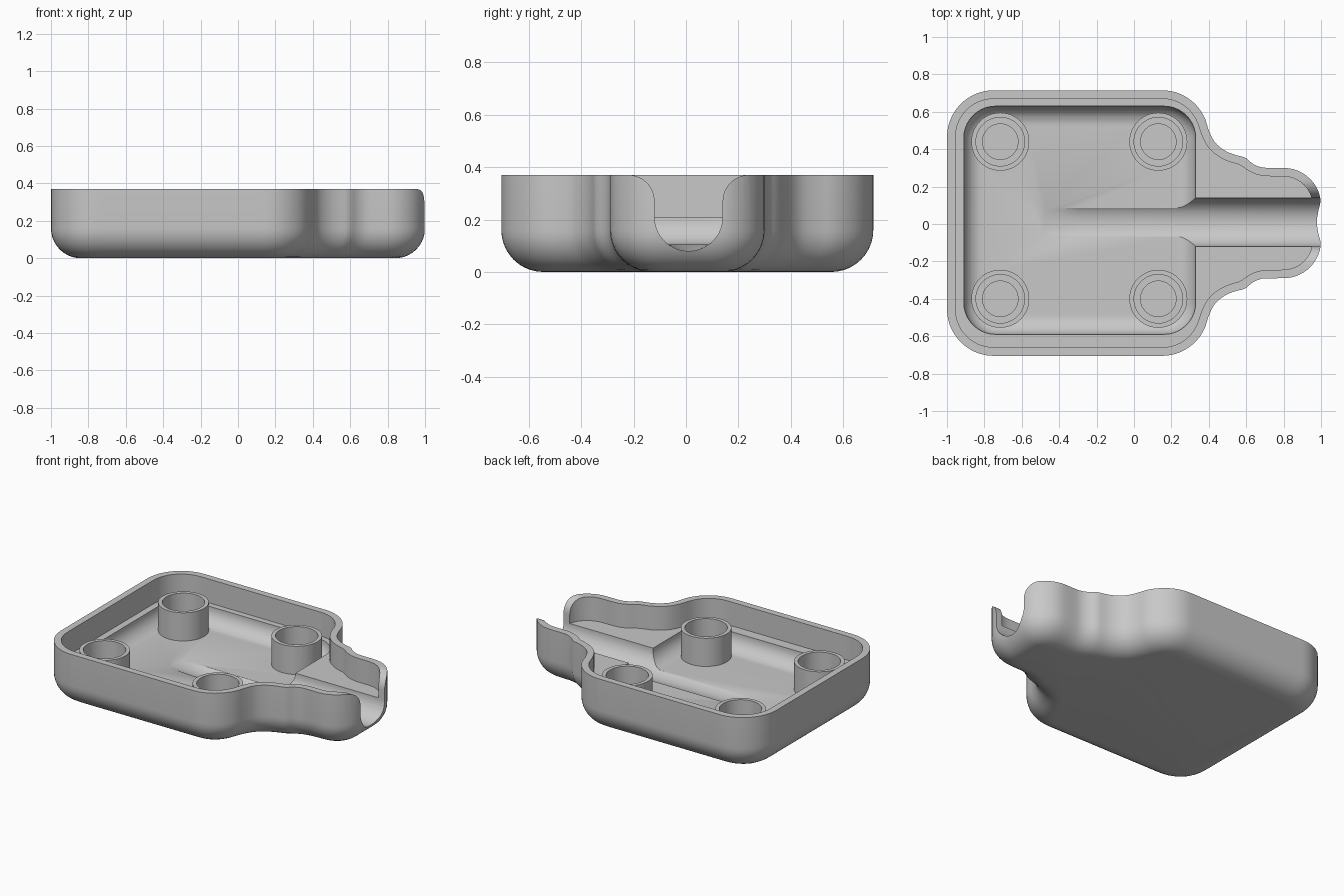
import bpy, bmesh
from math import sin, cos, pi, radians, hypot
from mathutils import Vector

if "Cube" in bpy.data.objects:
    bpy.data.objects.remove(bpy.data.objects["Cube"], do_unlink=True)

HEIGHT, LEDGE, FLOOR = 0.37, 0.21, 0.105
MID_Y = 0.005
CHANNEL_Y, CHANNEL_R = 0.01, 0.13

grey = bpy.data.materials.new("plain grey")
grey.use_nodes = True
GREY = (0.58, 0.58, 0.58, 1)
grey.diffuse_color = GREY
grey.node_tree.nodes["Principled BSDF"].inputs["Base Color"].default_value = GREY


def arc(cx, cy, r, a0, a1, n=16):
    return [Vector((cx + r * cos(radians(a0 + (a1 - a0) * i / n)),
                    cy + r * sin(radians(a0 + (a1 - a0) * i / n)))) for i in range(n + 1)]


def spline(pts, n=6):
    """Smooth curve through the inner points of a short list."""
    out = []
    for a, b, c, d in zip(pts, pts[1:], pts[2:], pts[3:]):
        for i in range(n):
            t = i / n
            out.append(0.5 * (2 * b + (c - a) * t + (2 * a - 5 * b + 4 * c - d) * t * t
                              + (3 * b - a - 3 * c + d) * t ** 3))
    return out


def resample(loop, n):
    """Spread n points evenly round a closed loop."""
    pts = loop + [loop[0]]
    step = sum((b - a).length for a, b in zip(pts, pts[1:])) / n
    out, travelled = [], 0.0
    for a, b in zip(pts, pts[1:]):
        length = (b - a).length
        while len(out) < n and len(out) * step <= travelled + length and length > 0:
            out.append(a.lerp(b, (len(out) * step - travelled) / length))
        travelled += length
    return out


def inset(loop, distance, steps=1):
    """Move a clockwise loop inwards, keeping its points even."""
    n = len(loop)
    for _ in range(steps):
        moved = []
        for i, p in enumerate(loop):
            t = (loop[(i + 1) % n] - loop[i - 1]).normalized()
            moved.append(p + Vector((t.y, -t.x)) * distance / steps)
        loop = resample(moved, n)
    return loop


def loft(name, rings):
    """Closed solid through matching rings of 3D points."""
    bm = bmesh.new()
    rows = [[bm.verts.new(p) for p in ring] for ring in rings]
    for low, high in zip(rows, rows[1:]):
        for i in range(len(low)):
            bm.faces.new((low[i - 1], low[i], high[i], high[i - 1]))
    bm.faces.new(rows[0])
    bm.faces.new(rows[-1])
    bmesh.ops.recalc_face_normals(bm, faces=bm.faces)
    mesh = bpy.data.meshes.new(name)
    bm.to_mesh(mesh)
    bm.free()
    mesh.materials.append(grey)
    obj = bpy.data.objects.new(name, mesh)
    bpy.context.collection.objects.link(obj)
    return obj


def level(loop, z):
    return [Vector((p.x, p.y, z)) for p in loop]


def boolean(target, tool, operation):
    """Apply a boolean and discard the tool."""
    mod = target.modifiers.new("cut", 'BOOLEAN')
    mod.operation, mod.object, mod.solver = operation, tool, 'EXACT'
    bpy.context.view_layer.objects.active = target
    bpy.ops.object.modifier_apply(modifier=mod.name)
    bpy.data.objects.remove(tool, do_unlink=True)


def cylinder(name, x, y, r, z0, z1):
    ring = arc(x, y, r, 0, 360, 48)[:-1]
    return loft(name, [level(ring, z0), level(ring, z1)])


# Half outline: rounded box, wavy shoulder, rounded nose
shoulder = [Vector(p) for p in ((0.36, 0.59), (0.39, 0.52), (0.43, 0.435), (0.49, 0.385),
                                (0.55, 0.362), (0.595, 0.35), (0.63, 0.32), (0.68, 0.298),
                                (0.74, 0.295), (0.8, 0.295))]
half = ([Vector((-1, 0))] + arc(-0.75, 0.46, 0.25, 180, 90) + arc(0.15, 0.46, 0.25, 90, 18)
        + spline(shoulder) + arc(0.8, 0.095, 0.2, 90, 0) + [Vector((1, 0))])
full = half + [Vector((p.x, -p.y)) for p in reversed(half[1:-1])]
outline = resample([p + Vector((0, MID_Y)) for p in full], 240)

# Outer body with a rounded underside
FILLET, STEPS = 0.16, 10
rings = [level(outline, HEIGHT)]
loop, last = outline, 0.0
for i in range(STEPS + 1):
    a = pi / 2 * i / STEPS
    depth = FILLET * (1 - cos(a))
    if depth > last:
        loop = inset(loop, depth - last, 2)
    last = depth
    rings.append(level(loop, FILLET * (1 - sin(a))))
case = loft("lower_case_shell", rings)

# Upper recess leaves a thin wall
recess = inset(outline, 0.045, 3)
boolean(case, loft("recess_cutter", [level(recess, LEDGE), level(recess, 0.6)]), 'DIFFERENCE')


# Rounded pocket with a curved lower edge
def rounded_rect(d):
    r = 0.17 - d
    return (arc(-0.74, 0.46, r, 180, 90, 10) + arc(0.16, 0.46, r, 90, 0, 10)
            + arc(0.16, -0.42, r, 0, -90, 10) + arc(-0.74, -0.42, r, -90, -180, 10))


rings = [level(rounded_rect(0), 0.6)]
for i in range(11):
    a = pi / 2 * i / 10
    rings.append(level(rounded_rect(0.1 * (1 - cos(a))), FLOOR + 0.1 * (1 - sin(a))))
boolean(case, loft("pocket_cutter", rings), 'DIFFERENCE')

# Screw bosses with stepped blind holes
spots = [(x, y) for x in (-0.715, 0.13) for y in (0.44, -0.40)]
for x, y in spots:
    boolean(case, cylinder("boss", x, y, 0.155, 0.08, 0.295), 'UNION')
    boolean(case, cylinder("boss_bore", x, y, 0.13, 0.13, 0.6), 'DIFFERENCE')
    boolean(case, cylinder("boss_pilot", x, y, 0.095, 0.1, 0.6), 'DIFFERENCE')


# Cable channel, fading out in the pocket floor
def channel_ring(x, lowest):
    bottom = arc(CHANNEL_Y, LEDGE, CHANNEL_R, 180, 360, 32)
    top = [Vector((CHANNEL_Y + s * CHANNEL_R, 0.6)) for s in (1, -1)]
    return [Vector((x, p.x, max(p.y, lowest))) for p in bottom + top]


boolean(case, loft("channel_cutter", [channel_ring(-0.5, FLOOR + 0.002),
                                      channel_ring(-0.3, 0), channel_ring(1.2, 0)]), 'DIFFERENCE')

# Flared mouth: rounded upper corners on the nose wall
FLARE = 0.1
right = arc(CHANNEL_Y + CHANNEL_R + FLARE, HEIGHT - FLARE, FLARE, 180, 90, 12)
left = [Vector((2 * CHANNEL_Y - p.x, p.y)) for p in reversed(right)]
profile = right + [Vector((right[-1].x, 0.6)), Vector((left[0].x, 0.6))] + left
boolean(case, loft("mouth_cutter", [[Vector((x, p.x, p.y)) for p in profile]
                                    for x in (0.88, 1.2)]), 'DIFFERENCE')

# Smooth shading with crisp edges
bpy.ops.object.select_all(action='DESELECT')
case.select_set(True)
bpy.context.view_layer.objects.active = case
bpy.ops.object.shade_smooth_by_angle(angle=radians(32))
